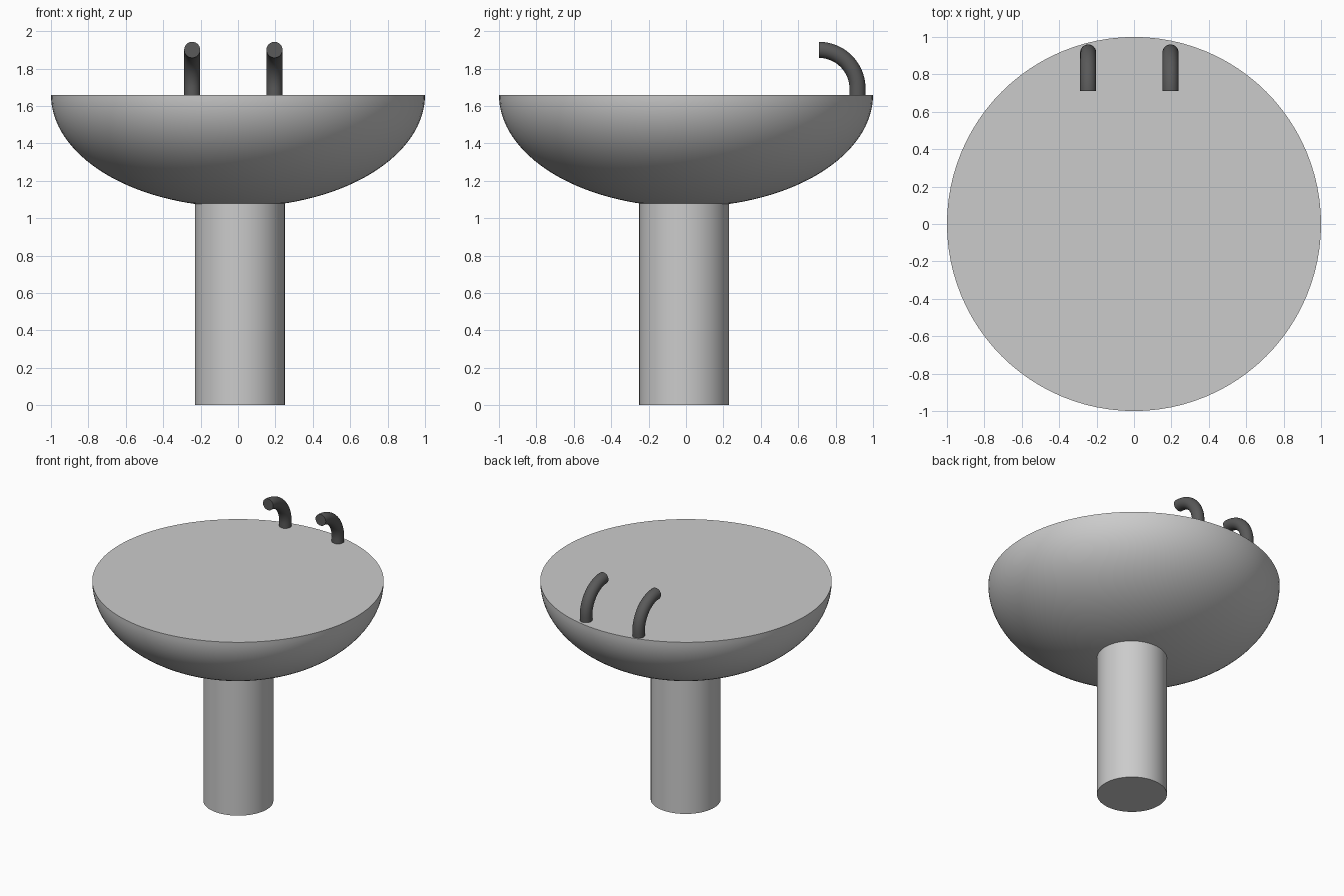
import bpy, bmesh, math
from mathutils import Vector

if "Cube" in bpy.data.objects:
    bpy.data.objects.remove(bpy.data.objects["Cube"])

def material(name, v):
    m = bpy.data.materials.new(name)
    m.diffuse_color = (v, v, v, 1)
    m.use_nodes = True
    m.node_tree.nodes["Principled BSDF"].inputs["Base Color"].default_value = m.diffuse_color
    return m

CERAMIC = material("pale grey ceramic", 0.6)
METAL = material("dark grey metal", 0.1)

def finish(name, bm, mat):
    bmesh.ops.recalc_face_normals(bm, faces=bm.faces)
    me = bpy.data.meshes.new(name)
    bm.to_mesh(me)
    bm.free()
    me.materials.append(mat)
    ob = bpy.data.objects.new(name, me)
    bpy.context.collection.objects.link(ob)
    bpy.ops.object.select_all(action='DESELECT')
    ob.select_set(True)
    bpy.context.view_layer.objects.active = ob
    bpy.ops.object.shade_smooth_by_angle(angle=math.radians(40))
    return ob

def skin(bm, rings):
    """Join rings of points with quads and cap both ends."""
    loops = [[bm.verts.new(p) for p in r] for r in rings]
    n = len(loops[0])
    for a, b in zip(loops, loops[1:]):
        for i in range(n):
            j = (i + 1) % n
            bm.faces.new((a[i], a[j], b[j], b[i]))
    bm.faces.new(loops[0])
    bm.faces.new(loops[-1])

def lathe(name, profile, mat, cx=0, cy=0, n=96):
    bm = bmesh.new()
    angles = [2 * math.pi * i / n for i in range(n)]
    skin(bm, [[(cx + r * math.cos(a), cy + r * math.sin(a), z) for a in angles]
              for r, z in profile])
    return finish(name, bm, mat)

# Basin: lower half of a flattened sphere, flat on top
RIM, DEPTH = 1.66, 0.6
lathe("basin", [(math.cos(t), RIM - DEPTH * math.sin(t))
                for t in (math.radians(88 * k / 32) for k in range(33))], CERAMIC)

# Pedestal column, slightly off centre
lathe("pedestal", [(0.24, 0), (0.24, 1.08)], CERAMIC, 0.01, -0.01, 64)

# Taps: short upright then a quarter bend toward the front
def tap(name, x, bend=0.207, tube=0.043, n=24):
    cy, cz = 0.71, 1.9 - bend
    path = [(0, RIM)] + [(math.radians(90 * k / 20), None) for k in range(21)]
    rings = []
    for t, base in path:
        out = Vector((0, math.cos(t), math.sin(t)))
        c = Vector((x, cy, cz)) + out * bend
        if base is not None:
            c.z = base
        rings.append([c + tube * (out * math.cos(a) + Vector((1, 0, 0)) * math.sin(a))
                      for a in (2 * math.pi * i / n for i in range(n))])
    bm = bmesh.new()
    skin(bm, rings)
    return finish(name, bm, METAL)

tap("left_tap", -0.245)
tap("right_tap", 0.195)
